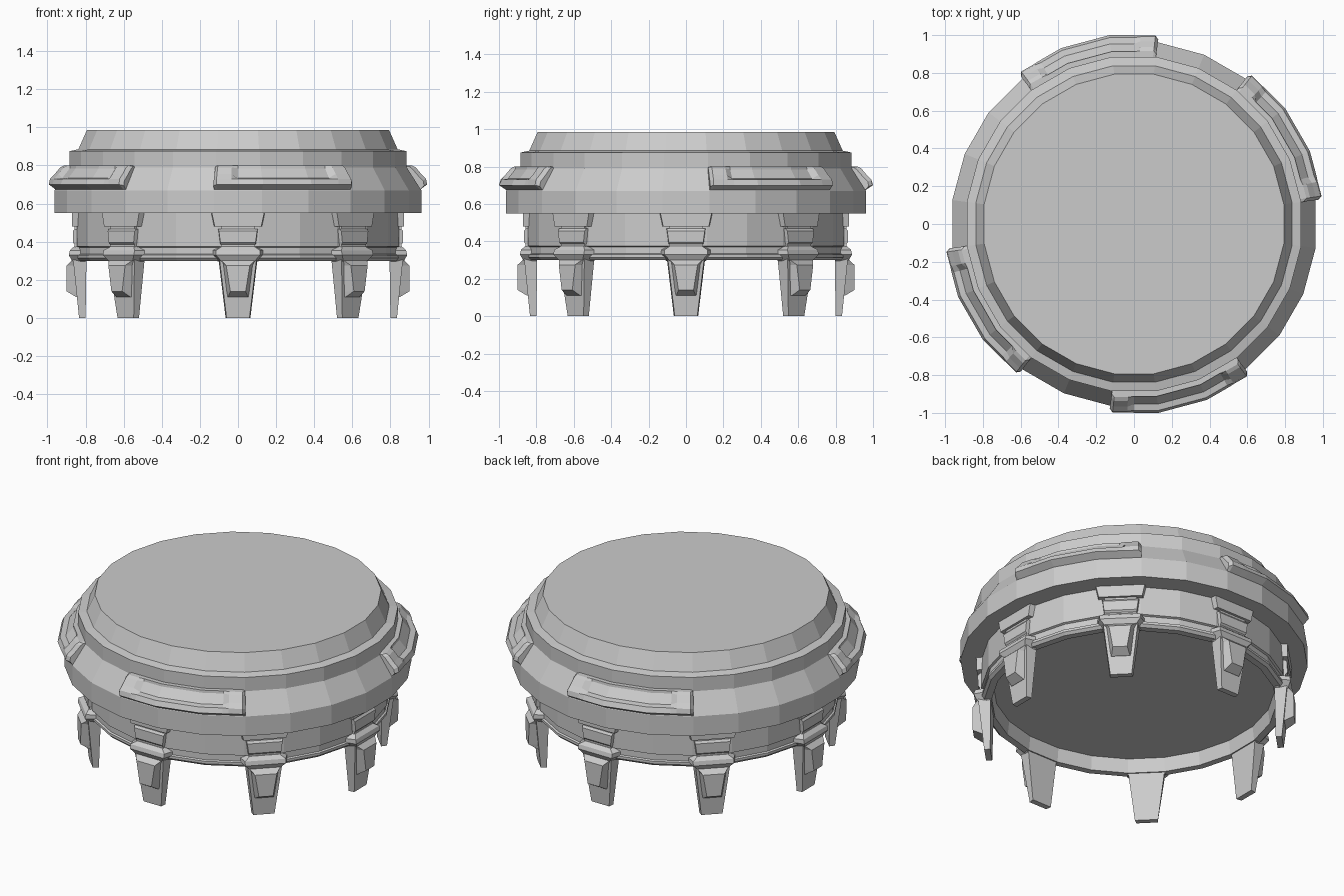
import bpy, bmesh
from math import radians, cos, sin

N = 24            # sides of the round body
STEP = 360 / N


def finish(name, bm):
    bmesh.ops.remove_doubles(bm, verts=bm.verts, dist=1e-5)
    bmesh.ops.recalc_face_normals(bm, faces=bm.faces)
    me = bpy.data.meshes.new(name)
    bm.to_mesh(me)
    bm.free()
    ob = bpy.data.objects.new(name, me)
    bpy.context.collection.objects.link(ob)
    return ob


def loft(bm, rings, caps=True):
    """Bridge a list of closed point rings with quads."""
    vs = [[bm.verts.new(p) for p in r] for r in rings]
    n = len(vs[0])
    for a, b in zip(vs, vs[1:]):
        for i in range(n):
            j = (i + 1) % n
            bm.faces.new((a[i], a[j], b[j], b[i]))
    if caps:
        bm.faces.new(vs[0])
        bm.faces.new(vs[-1])


def polar(r, deg, z):
    return (r * cos(radians(deg)), r * sin(radians(deg)), z)


# Turned body: lid, sloped flange, drum and hollow underside (r, z)
profile = [(0.80, 0.985), (0.845, 0.885), (0.893, 0.875), (0.893, 0.79),
           (0.97, 0.67), (0.97, 0.55), (0.852, 0.55), (0.852, 0.375),
           (0.84, 0.37), (0.84, 0.335), (0.85, 0.33), (0.85, 0.315),
           (0.835, 0.30), (0.795, 0.30), (0.785, 0.385)]
bm = bmesh.new()
loft(bm, [[polar(r, (i + 0.5) * STEP, z) for i in range(N)] for r, z in profile])
finish("body", bm)

# Raised pads on the flange, each three facets long, with a recessed middle
solid = [(0.87, 0.80), (0.925, 0.80), (0.945, 0.79), (0.975, 0.755),
         (1.0, 0.73), (1.006, 0.70), (0.965, 0.672), (0.87, 0.68)]
slotted = [(0.87, 0.80), (0.92, 0.80), (0.922, 0.785), (0.962, 0.735),
           (0.995, 0.73), (1.008, 0.70), (0.965, 0.672), (0.87, 0.68)]
tip = [(0.87, 0.795), (0.905, 0.795), (0.92, 0.785), (0.955, 0.745),
       (0.98, 0.72), (0.985, 0.695), (0.965, 0.672), (0.87, 0.68)]
stations = [(0, tip), (1, solid), (5.5, solid), (7.5, slotted), (15, slotted),
            (30, slotted), (37.5, slotted), (39.5, solid), (44, solid), (45, tip)]


def on_facet(r, deg):
    """Radius that keeps a point on the flat facet of the 24-sided body."""
    off = (deg - STEP / 2) % STEP - STEP / 2
    return r * cos(radians(STEP / 2)) / cos(radians(off))


for k, start in enumerate((7.5, 82.5, 187.5, 262.5)):
    bm = bmesh.new()
    loft(bm, [[polar(on_facet(r, start + a), start + a, z) for r, z in sec]
              for a, sec in stations])
    finish(f"flange_pad_{k + 1}", bm)

# Leg pieces: sections of (z, inner r, outer r, inner half width, outer half width)
pieces = [
    # upper plate
    [(0.555, 0.80, 0.872, 0.145, 0.138), (0.48, 0.80, 0.872, 0.13, 0.122)],
    # thin neck behind the plates
    [(0.49, 0.80, 0.857, 0.09, 0.09), (0.33, 0.80, 0.857, 0.09, 0.09)],
    # lower plate
    [(0.468, 0.80, 0.857, 0.108, 0.103), (0.455, 0.80, 0.867, 0.106, 0.10),
     (0.395, 0.80, 0.867, 0.10, 0.092), (0.385, 0.80, 0.857, 0.098, 0.09)],
    # collar
    [(0.375, 0.80, 0.86, 0.10, 0.085), (0.355, 0.80, 0.882, 0.14, 0.115),
     (0.33, 0.80, 0.888, 0.14, 0.115), (0.295, 0.80, 0.868, 0.105, 0.085)],
    # prong
    [(0.33, 0.795, 0.868, 0.105, 0.10), (0.0, 0.80, 0.834, 0.065, 0.06)],
    # raised wedge on the prong
    [(0.305, 0.83, 0.868, 0.095, 0.09), (0.275, 0.83, 0.90, 0.088, 0.062),
     (0.14, 0.83, 0.90, 0.066, 0.04), (0.11, 0.83, 0.85, 0.06, 0.052)],
]
for k in range(8):
    a = radians(45 * k)
    c, s = cos(a), sin(a)
    bm = bmesh.new()
    for piece in pieces:
        rings = []
        for z, ri, ro, wi, wo in piece:
            box = [(ri, -wi), (ro, -wo), (ro, wo), (ri, wi)]
            rings.append([(r * c - t * s, r * s + t * c, z) for r, t in box])
        part = bmesh.new()
        loft(part, rings)
        bmesh.ops.recalc_face_normals(part, faces=part.faces)
        tmp = bpy.data.meshes.new("tmp")
        part.to_mesh(tmp)
        part.free()
        bm.from_mesh(tmp)
        bpy.data.meshes.remove(tmp)
    finish(f"leg_{k + 1}", bm)
